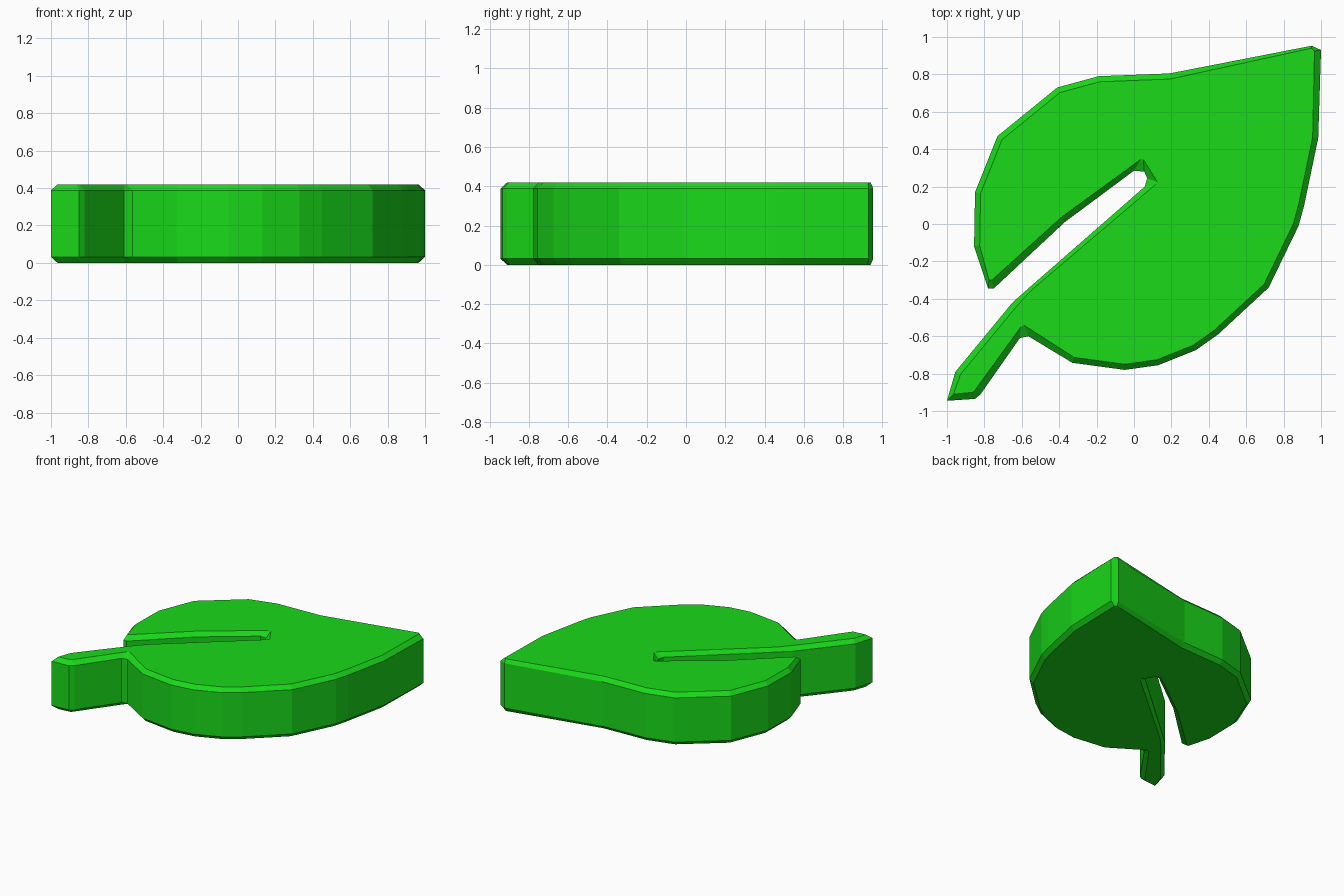
import bpy, bmesh
from mathutils import Vector

if "Cube" in bpy.data.objects:
    bpy.data.objects.remove(bpy.data.objects["Cube"])

HEIGHT, CHAMFER, INSET = 0.42, 0.032, 0.03

# Leaf outline, counter-clockwise from the tip: (x, y) or (x, y, cap_x, cap_y)
OUTLINE = [
    (1.0, 0.93, 0.965, 0.925), (0.95, 0.953, 0.95, 0.94), (0.19, 0.805), (-0.19, 0.79),
    (-0.41, 0.73), (-0.73, 0.47), (-0.85, 0.17), (-0.855, -0.12),
    # lobe corner and slit
    (-0.78, -0.345, -0.775, -0.3), (-0.75, -0.345, -0.76, -0.3),
    (-0.37, 0.01, -0.39, 0.035), (0.0, 0.285, 0.035, 0.345),
    (0.055, 0.28, 0.05, 0.345), (0.07, 0.245, 0.125, 0.225),
    (0.058, 0.2, 0.12, 0.215), (-0.56, -0.34, -0.55, -0.355),
    # stem
    (-0.65, -0.42), (-0.955, -0.79), (-1.0, -0.945, -0.965, -0.91),
    (-0.85, -0.935, -0.865, -0.9), (-0.82, -0.91, -0.855, -0.895),
    (-0.61, -0.61, -0.605, -0.55), (-0.565, -0.60, -0.59, -0.54),
    # lower half
    (-0.33, -0.742), (-0.05, -0.78), (0.13, -0.755), (0.33, -0.675),
    (0.45, -0.59), (0.72, -0.34), (0.88, -0.01), (0.91, 0.1), (0.985, 0.46),
]


def cap_point(i):
    """Mitred inward offset, unless the outline gives the cap point."""
    p = OUTLINE[i]
    if len(p) == 4:
        return Vector(p[2:])
    prev, here, nxt = (Vector(OUTLINE[k % len(OUTLINE)][:2]) for k in (i - 1, i, i + 1))
    a, b = (here - prev).normalized(), (nxt - here).normalized()
    na, nb = Vector((-a.y, a.x)), Vector((-b.y, b.x))
    return here + (na + nb) * INSET / (1 + na.dot(nb))


outer = [Vector(p[:2]) for p in OUTLINE]
cap = [cap_point(i) for i in range(len(OUTLINE))]

# Leaf slab: chamfered rings joined by quads, closed by two caps
bm = bmesh.new()
levels = [(cap, 0), (outer, CHAMFER), (outer, HEIGHT - CHAMFER), (cap, HEIGHT)]
rings = [[bm.verts.new((p.x, p.y, z)) for p in pts] for pts, z in levels]
n = len(OUTLINE)
for low, high in zip(rings, rings[1:]):
    for i in range(n):
        j = (i + 1) % n
        bm.faces.new((low[i], low[j], high[j], high[i]))
bm.faces.new(rings[0][::-1])
bm.faces.new(rings[-1])
bmesh.ops.recalc_face_normals(bm, faces=bm.faces)

mesh = bpy.data.meshes.new("leaf")
bm.to_mesh(mesh)
bm.free()
leaf = bpy.data.objects.new("leaf", mesh)
bpy.context.collection.objects.link(leaf)

green = bpy.data.materials.new("leaf_green")
green.diffuse_color = (0.01, 0.7, 0.01, 1)
green.use_nodes = True
green.node_tree.nodes["Principled BSDF"].inputs["Base Color"].default_value = green.diffuse_color
mesh.materials.append(green)
